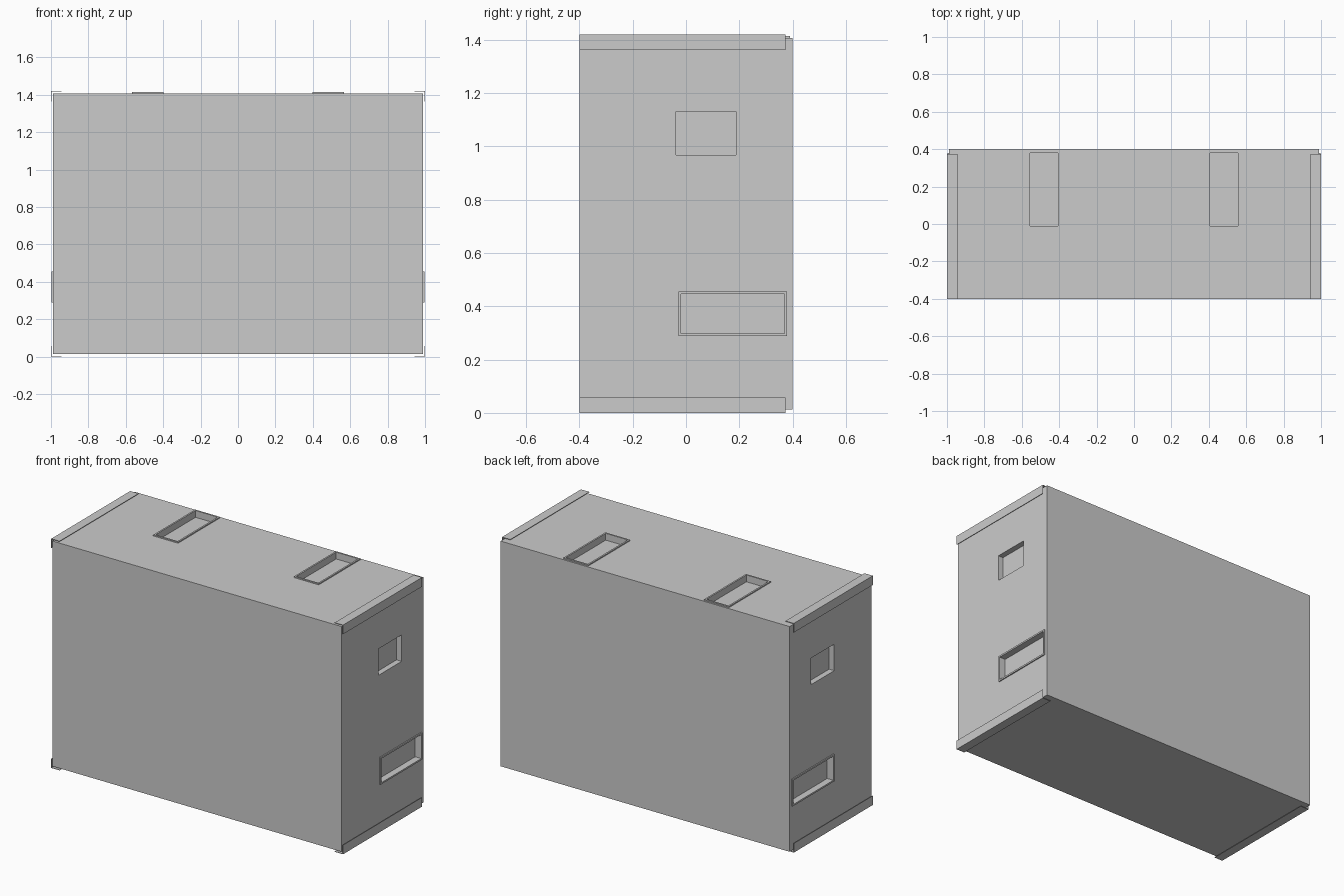
import bpy
import bmesh

if "Cube" in bpy.data.objects:
    bpy.data.objects.remove(bpy.data.objects["Cube"])


def box(name, lo, hi):
    """Axis-aligned box between two corners."""
    bm = bmesh.new()
    bmesh.ops.create_cube(bm, size=1)
    for v in bm.verts:
        v.co = [(lo[i] + hi[i]) / 2 + v.co[i] * (hi[i] - lo[i]) for i in range(3)]
    return make(name, bm)


def make(name, bm):
    bmesh.ops.recalc_face_normals(bm, faces=bm.faces)
    mesh = bpy.data.meshes.new(name)
    bm.to_mesh(mesh)
    bm.free()
    obj = bpy.data.objects.new(name, mesh)
    bpy.context.collection.objects.link(obj)
    return obj


def cut(target, cutter):
    mod = target.modifiers.new("recess", 'BOOLEAN')
    mod.operation = 'DIFFERENCE'
    mod.solver = 'EXACT'
    mod.object = cutter
    bpy.context.view_layer.objects.active = target
    bpy.ops.object.modifier_apply(modifier=mod.name)


def span(a, b, s):
    """Interval on the x axis, mirrored when s is -1."""
    return sorted((a * s, b * s))


X, Y, BOTTOM, TOP = 0.99, 0.40, 0.013, 1.408
DEPTH, RIM, LIP = 0.035, 0.007, 0.01

# Main case
case = box("case", (-X, -Y, BOTTOM), (X, Y, TOP))

for s, side in ((1, "right"), (-1, "left")):
    # Handle recesses: name, x range, y range, z range of the opening, has rim
    in_x = (X - DEPTH, X + 0.05)
    in_z = (TOP - DEPTH, TOP + 0.05)
    recesses = [
        ("side_window", in_x, (-0.037, 0.188), (0.968, 1.132), False),
        ("side_handle", in_x, (-0.018, 0.37), (0.298, 0.446), True),
        ("top_handle", (0.407, 0.557), (-0.01, 0.38), in_z, True),
    ]
    for name, xr, yr, zr, rimmed in recesses:
        x0, x1 = span(*xr, s)
        cutter = box("cutter", (x0, yr[0], zr[0]), (x1, yr[1], zr[1]))
        cutter.hide_render = True
        cut(case, cutter)
        if rimmed:
            # Raised rim around the opening
            if name == "top_handle":
                rx, rz = (xr[0] - LIP, xr[1] + LIP), (TOP, TOP + RIM)
            else:
                rx, rz = (X, X + RIM), (zr[0] - LIP, zr[1] + LIP)
            rx = span(*rx, s)
            rim = box(f"{name}_rim_{side}", (rx[0], yr[0] - LIP, rz[0]),
                      (rx[1], yr[1] + LIP, rz[1]))
            cut(rim, cutter)
        bpy.data.objects.remove(cutter)

    # Thin angle strips along the long corners, standing off the case
    for zs, z_out, level in ((1, 1.42, "upper"), (-1, 0.0, "lower")):
        t, w = 0.003, 0.057
        profile = [(0, 0), (w, 0), (w, t), (t, t), (t, w), (0, w)]
        bm = bmesh.new()
        verts = [bm.verts.new((s * (1 - a), -Y, z_out - zs * b)) for a, b in profile]
        face = bm.faces.new(verts)
        ext = bmesh.ops.extrude_face_region(bm, geom=[face], use_keep_orig=True)
        for v in ext["geom"]:
            if isinstance(v, bmesh.types.BMVert):
                v.co.y = 0.373
        make(f"corner_strip_{level}_{side}", bm)
